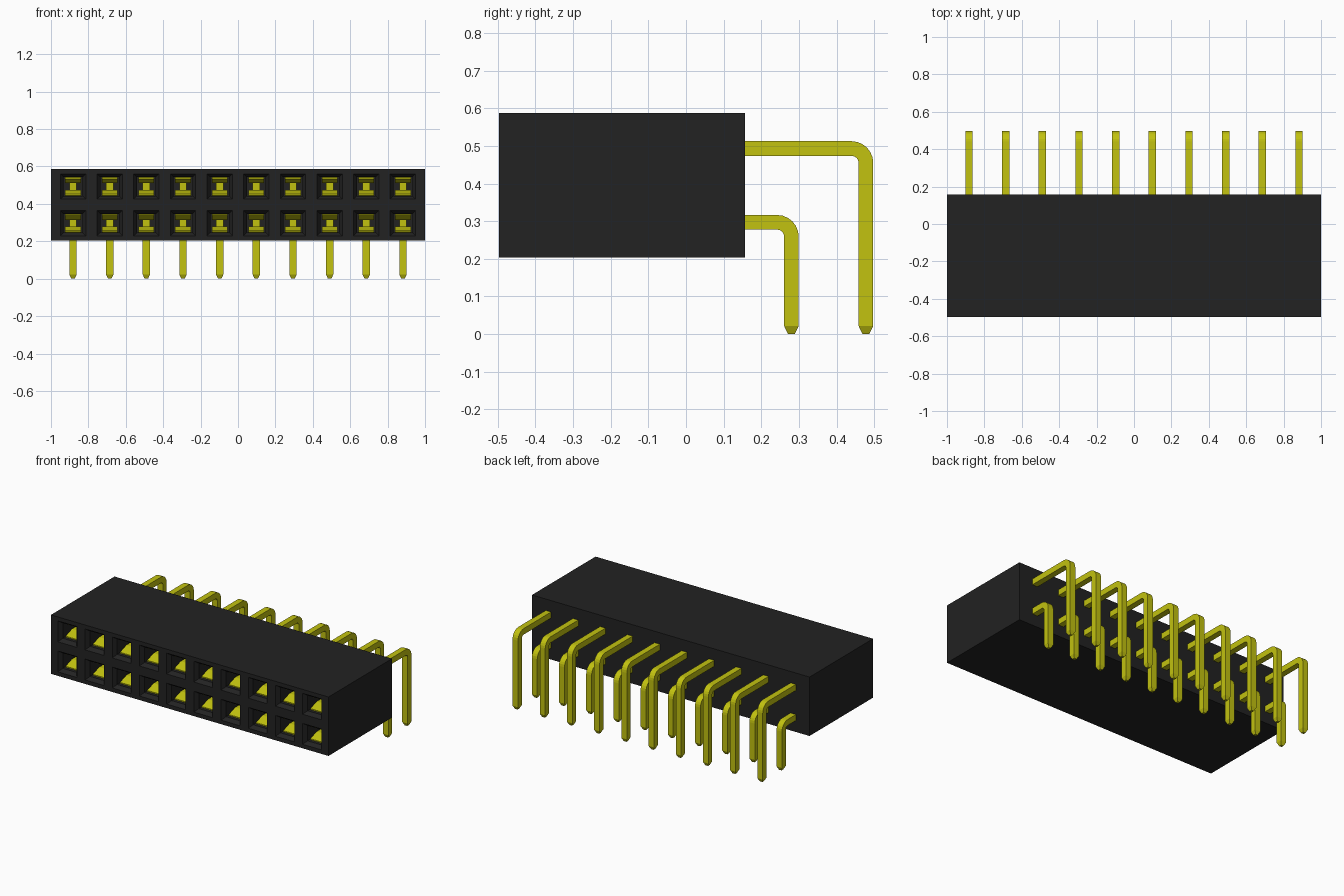
import bpy, bmesh, math
from mathutils import Matrix, Vector

cube = bpy.data.objects.get("Cube")
if cube:
    bpy.data.objects.remove(cube, do_unlink=True)

PITCH, COLS = 0.196, 10
MID_Z, HALF_H = 0.395, 0.192
FRONT, BACK = -0.497, 0.157
PIN = 0.0195          # half the pin thickness
columns = [(i - (COLS - 1) / 2) * PITCH for i in range(COLS)]


def material(name, color):
    mat = bpy.data.materials.new(name)
    mat.use_nodes = True
    mat.diffuse_color = color
    bsdf = mat.node_tree.nodes["Principled BSDF"]
    bsdf.inputs["Base Color"].default_value = color
    bsdf.inputs["Roughness"].default_value = 0.6
    return mat


black = material("black plastic", (0.016, 0.016, 0.016, 1))
gold = material("yellow gold", (0.54, 0.54, 0.005, 1))


def finish(bm, name, mat):
    bmesh.ops.recalc_face_normals(bm, faces=bm.faces[:])
    mesh = bpy.data.meshes.new(name)
    bm.to_mesh(mesh)
    bm.free()
    mesh.materials.append(mat)
    obj = bpy.data.objects.new(name, mesh)
    bpy.context.collection.objects.link(obj)
    return obj


def loft(bm, rings):
    """Skin a list of equal point rings and cap both ends."""
    loops = [[bm.verts.new(p) for p in ring] for ring in rings]
    for a, b in zip(loops, loops[1:]):
        for i in range(len(a)):
            j = (i + 1) % len(a)
            bm.faces.new((a[i], a[j], b[j], b[i]))
    bm.faces.new(loops[0])
    bm.faces.new(loops[-1])


# Housing: a sheet of cells, each sunk into a funnelled square socket
bm = bmesh.new()
bmesh.ops.create_grid(bm, x_segments=COLS, y_segments=2, size=1,
                      matrix=Matrix.Translation((0, FRONT, MID_Z))
                      @ Matrix.Rotation(math.pi / 2, 4, 'X')
                      @ Matrix.Diagonal((COLS * PITCH / 2, PITCH, 1, 1)))
rim = [e for e in bm.edges if e.is_boundary]
cells = bm.faces[:]
for width, depth in ((0.136, 0), (0.1, 0.025), (0.1, 0.56)):
    cells = bmesh.ops.extrude_discrete_faces(bm, faces=cells)["faces"]
    for face in cells:
        c = face.calc_center_median()
        for v in face.verts:
            v.co.x = c.x + math.copysign(width / 2, v.co.x - c.x)
            v.co.z = c.z + math.copysign(width / 2, v.co.z - c.z)
            v.co.y = FRONT + depth

# Push the sheet's border out to the housing size, then draw the sides back
for v in {v for e in rim for v in e.verts}:
    if abs(v.co.x) > 0.97:
        v.co.x = math.copysign(1, v.co.x)
    if abs(v.co.z - MID_Z) > 0.15:
        v.co.z = MID_Z + math.copysign(HALF_H, v.co.z - MID_Z)
sides = bmesh.ops.extrude_edge_only(bm, edges=rim)["geom"]
for v in sides:
    if isinstance(v, bmesh.types.BMVert):
        v.co.y = BACK
bmesh.ops.contextual_create(
    bm, geom=[e for e in sides if isinstance(e, bmesh.types.BMEdge) and e.is_boundary])
finish(bm, "housing", black)


def pin_rings(x, row_z, leg_y):
    """Square sections from the socket, round the bend, down to the tapered tip."""
    def section(y, z, angle, half=PIN):
        out = Vector((0, math.sin(angle), math.cos(angle))) * half
        side = Vector((half, 0, 0))
        c = Vector((x, y, z))
        return [c + out + side, c + out - side, c - out - side, c - out + side]

    bend = 0.038
    cy, cz = leg_y - bend, row_z - bend
    rings = [section(-0.3, row_z, 0)]
    for k in range(7):
        a = k / 6 * math.pi / 2
        rings.append(section(cy + bend * math.sin(a), cz + bend * math.cos(a), a))
    rings.append(section(leg_y, 0.022, math.pi / 2))
    rings.append(section(leg_y, 0, math.pi / 2, 0.009))
    return rings


# Contact leaf: distance along the socket and offset from its centre
leaf = ((0.06, 0.045), (-0.2, 0.04), (-0.34, 0.018), (-0.39, 0.018), (-0.455, 0.04))

for label, row_z, leg_y in (("lower", MID_Z - PITCH / 2, 0.28),
                            ("upper", MID_Z + PITCH / 2, 0.478)):
    # Bent pins
    bm = bmesh.new()
    for x in columns:
        loft(bm, pin_rings(x, row_z, leg_y))
    finish(bm, label + "_pins", gold)

    # Paired spring leaves inside each socket
    bm = bmesh.new()
    for x in columns:
        for s in (-1, 1):
            loft(bm, [[(x + dx, y, row_z + s * (off + t))
                       for dx, t in ((-0.042, 0), (0.042, 0), (0.042, 0.007), (-0.042, 0.007))]
                      for y, off in leaf])
    finish(bm, label + "_contacts", gold)
